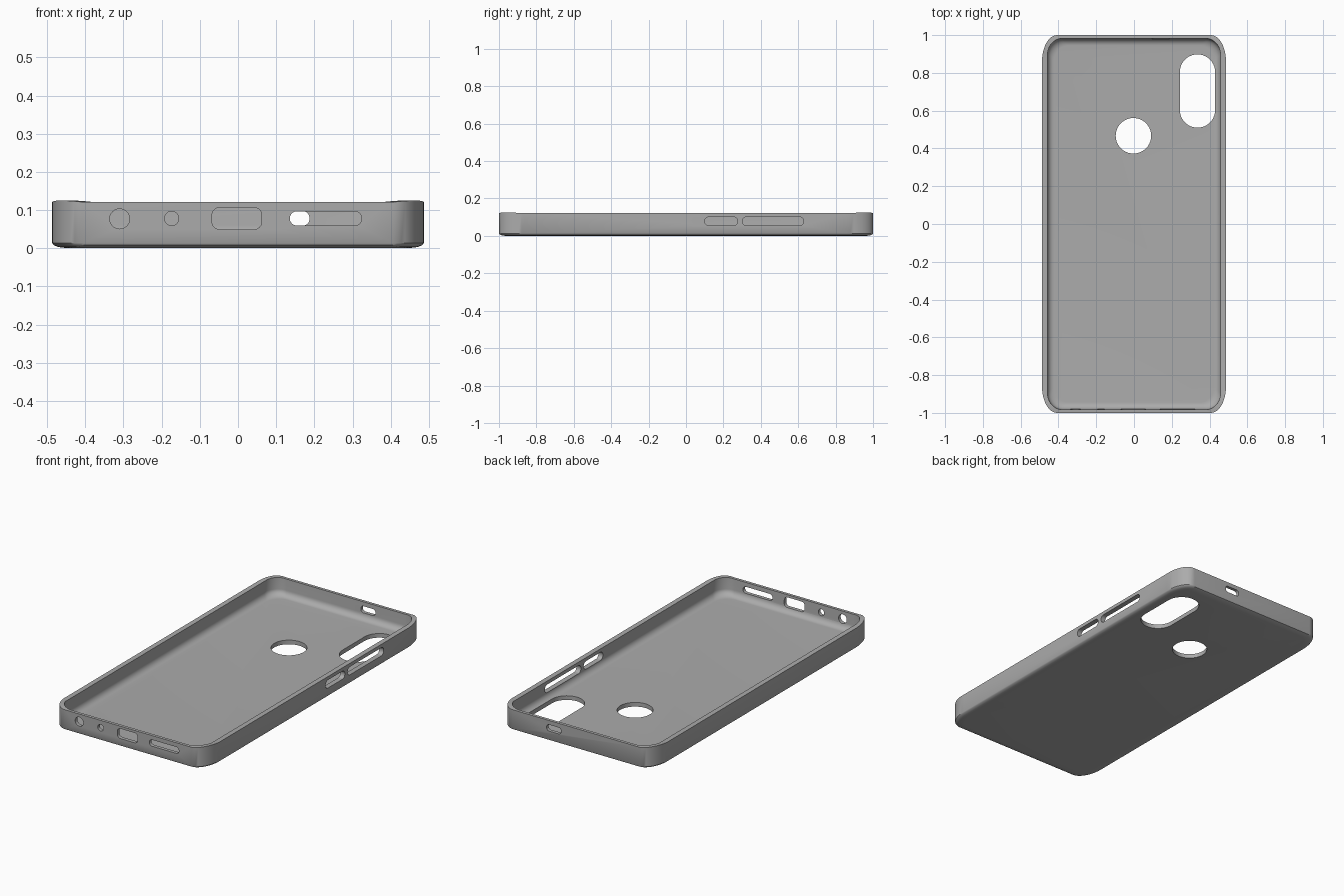
import bpy, bmesh, math
from mathutils import Matrix, Vector

cube = bpy.data.objects.get("Cube")
if cube:
    bpy.data.objects.remove(cube, do_unlink=True)

grey = bpy.data.materials.new("case grey")
grey.use_nodes = True
colour = (0.41, 0.41, 0.41, 1)
grey.diffuse_color = colour
grey.node_tree.nodes["Principled BSDF"].inputs["Base Color"].default_value = colour


def outline(hx, hy, rx, ry, steps=12):
    """Rectangle with elliptical corners, counter-clockwise; third value is the corner weight."""
    pts = []
    for q, (sx, sy) in enumerate(((1, 1), (-1, 1), (-1, -1), (1, -1))):
        for i in range(steps + 1):
            a = math.pi / 2 * (q + i / steps)
            pts.append((sx * (hx - rx) + rx * math.cos(a),
                        sy * (hy - ry) + ry * math.sin(a),
                        math.sin(math.pi * i / steps)))
    return pts


def make_object(name, bm):
    bmesh.ops.recalc_face_normals(bm, faces=bm.faces)
    mesh = bpy.data.meshes.new(name)
    bm.to_mesh(mesh)
    bm.free()
    mesh.materials.append(grey)
    ob = bpy.data.objects.new(name, mesh)
    bpy.context.collection.objects.link(ob)
    return ob


# Tray shell: rings from the underside, up the outer wall, over the rim, down to the floor
TOP, FLOOR, FILLET = 0.121, 0.024, 0.035
rings = [(0.445, 0.965, 0.07, 0.12, 0.0),
         (0.470, 0.987, 0.075, 0.13, 0.003),
         (0.483, 0.997, 0.08, 0.14, 0.008),
         (0.487, 1.0, 0.08, 0.14, 0.014),
         (0.487, 1.0, 0.08, 0.14, TOP),
         (0.458, 0.983, 0.08, 0.088, TOP)]
for i in range(9):
    a = math.pi / 2 * i / 8
    inset = FILLET * (1 - math.cos(a))
    rings.append((0.458 - inset, 0.980 - inset, 0.078, 0.085,
                  FLOOR + FILLET * (1 - math.sin(a))))

bm = bmesh.new()
loops = []
for hx, hy, rx, ry, z in rings:
    lift = 0.004 if z == TOP else 0      # rim rises a little at the corners
    loops.append([bm.verts.new((x, y, z + lift * w)) for x, y, w in outline(hx, hy, rx, ry)])
for a, b in zip(loops, loops[1:]):
    for i in range(len(a)):
        j = (i + 1) % len(a)
        bm.faces.new((a[i], a[j], b[j], b[i]))
bm.faces.new(loops[0])
bm.faces.new(loops[-1])
case = make_object("phone_case", bm)


def cut(name, centre, width, height, radius, axis):
    """Cut a rounded opening through the wall along the given axis."""
    bm = bmesh.new()
    pts = outline(width / 2, height / 2, radius, radius, 10)
    face = bm.faces.new([bm.verts.new((x, y, -0.07)) for x, y, w in pts])
    ext = bmesh.ops.extrude_face_region(bm, geom=[face])
    top = [g for g in ext["geom"] if isinstance(g, bmesh.types.BMVert)]
    bmesh.ops.translate(bm, verts=top, vec=(0, 0, 0.14))
    bmesh.ops.remove_doubles(bm, verts=bm.verts, dist=0.0001)
    turn = {"x": Matrix(((0, 0, 1), (1, 0, 0), (0, 1, 0))),
            "y": Matrix(((1, 0, 0), (0, 0, -1), (0, 1, 0))),
            "z": Matrix.Identity(3)}[axis]
    bm.transform(Matrix.Translation(Vector(centre)) @ turn.to_4x4())
    cutter = make_object(name, bm)
    cutter.hide_render = True
    mod = case.modifiers.new(name, "BOOLEAN")
    mod.operation, mod.solver, mod.object = "DIFFERENCE", "EXACT", cutter
    bpy.ops.object.modifier_apply(modifier=name)
    bpy.data.objects.remove(cutter, do_unlink=True)


bpy.context.view_layer.objects.active = case
case.select_set(True)

# Openings in the back panel
cut("sensor_hole", (-0.003, 0.467, 0), 0.188, 0.188, 0.0939, "z")
cut("camera_hole", (0.336, 0.704, 0), 0.187, 0.388, 0.0934, "z")
# Openings in the front end
cut("jack_hole", (-0.31, -1, 0.077), 0.052, 0.052, 0.0259, "y")
cut("microphone_hole", (-0.174, -1, 0.078), 0.037, 0.037, 0.0184, "y")
cut("charging_port", (-0.003, -1, 0.078), 0.13, 0.057, 0.02, "y")
cut("speaker_slot", (0.23, -1, 0.078), 0.188, 0.037, 0.018, "y")
# Opening in the back end
cut("top_slot", (0.141, 1, 0.078), 0.092, 0.037, 0.016, "y")
# Button slots in the side wall
cut("power_slot", (0.487, 0.188, 0.078), 0.175, 0.046, 0.022, "x")
cut("volume_slot", (0.487, 0.465, 0.078), 0.328, 0.046, 0.022, "x")

bpy.ops.object.shade_smooth_by_angle(angle=math.radians(35))
